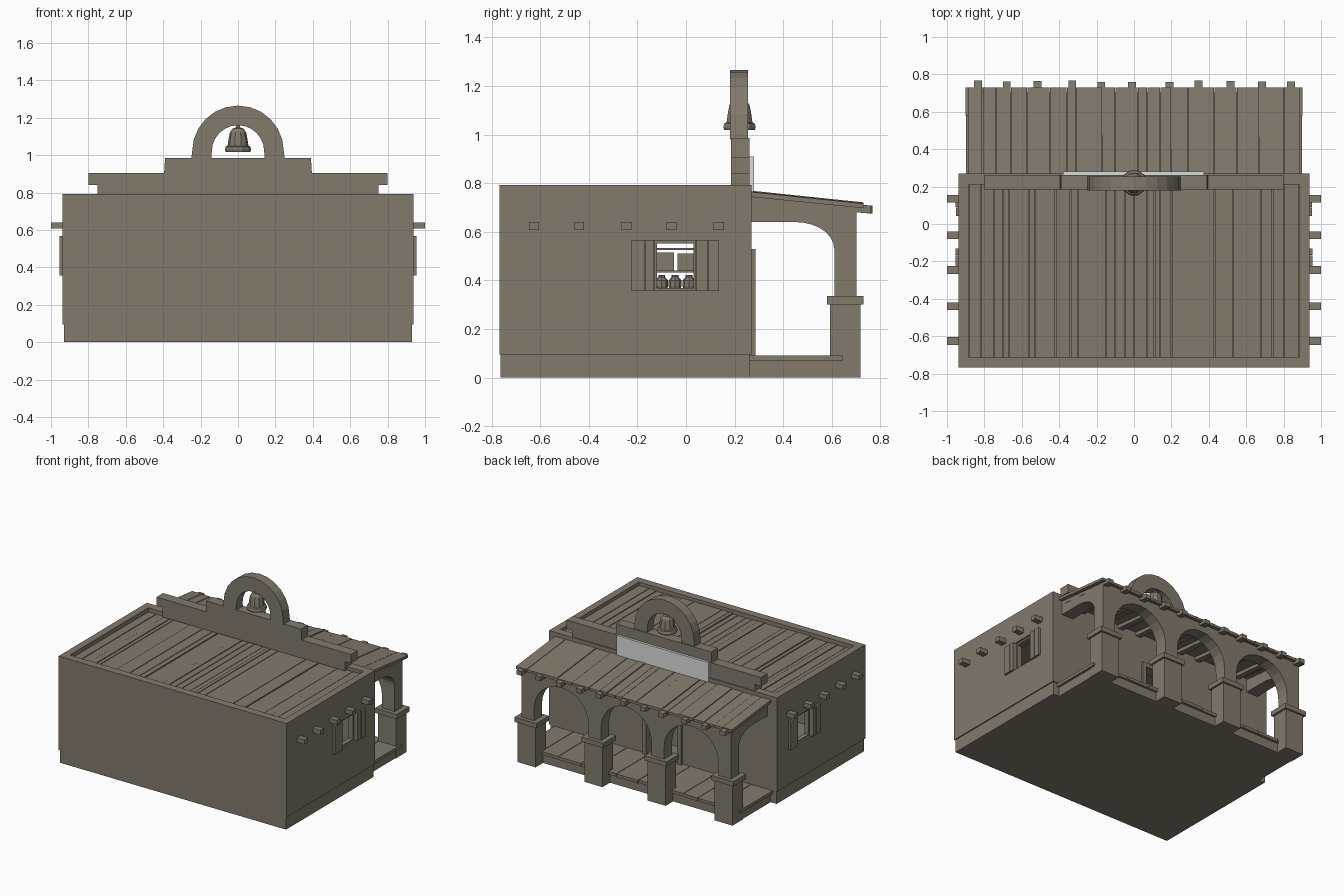
import bpy, bmesh, math, random
from mathutils import Vector
random.seed(4)

def mat(name, rgb):
    m = bpy.data.materials.new(name)
    m.diffuse_color = (*rgb, 1)
    return m

BROWN = mat("adobe brown", (0.225, 0.195, 0.152))
PALE = mat("pale grey", (0.72, 0.72, 0.72))

def finish(name, bm, material=BROWN):
    bmesh.ops.recalc_face_normals(bm, faces=bm.faces)
    me = bpy.data.meshes.new(name)
    bm.to_mesh(me)
    bm.free()
    me.materials.append(material)
    ob = bpy.data.objects.new(name, me)
    bpy.context.collection.objects.link(ob)
    return ob

def add_box(bm, x0, x1, y0, y1, z0, z1):
    vs = bmesh.ops.create_cube(bm, size=1)["verts"]
    for v in vs:
        v.co = Vector(((x0 + x1) / 2 + v.co.x * (x1 - x0),
                       (y0 + y1) / 2 + v.co.y * (y1 - y0),
                       (z0 + z1) / 2 + v.co.z * (z1 - z0)))
    return vs

def boxes(name, dims, material=BROWN):
    bm = bmesh.new()
    for d in dims:
        add_box(bm, *d)
    return finish(name, bm, material)

def add_prism(bm, pts, a, b, axis):
    # extrude a 2D outline (x,z) along y, or (y,z) along x
    f = (lambda p, t: (p[0], t, p[1])) if axis == "y" else (lambda p, t: (t, p[0], p[1]))
    face = bm.faces.new([bm.verts.new(f(p, a)) for p in pts])
    ext = bmesh.ops.extrude_face_region(bm, geom=[face])["geom"]
    d = Vector((0, b - a, 0)) if axis == "y" else Vector((b - a, 0, 0))
    bmesh.ops.translate(bm, verts=[g for g in ext if isinstance(g, bmesh.types.BMVert)], vec=d)

def arc(cx, cz, rx, rz, a0, a1, n):
    return [(cx + rx * math.cos(math.radians(a0 + (a1 - a0) * i / n)),
             cz + rz * math.sin(math.radians(a0 + (a1 - a0) * i / n))) for i in range(n + 1)]

def add_lathe(bm, profile, cx, cy, n):
    rings = [[bm.verts.new((cx + r * math.cos(2 * math.pi * i / n),
                            cy + r * math.sin(2 * math.pi * i / n), z)) for i in range(n)]
             for r, z in profile]
    for a, b in zip(rings, rings[1:]):
        for i in range(n):
            bm.faces.new((a[i], a[(i + 1) % n], b[(i + 1) % n], b[i]))
    bm.faces.new(rings[0])
    bm.faces.new(rings[-1])

# foundation and hollow walls with openings
boxes("foundation", [(-0.93, 0.93, -0.763, 0.263, 0, 0.1)])
walls = boxes("walls", [(-0.938, 0.938, -0.768, 0.27, 0.095, 0.793)])
cuts = {"room_cutter": (-0.885, 0.885, -0.71, 0.21, 0.1, 0.95),
        "window_cutter": (-1.2, 1.2, -0.13, 0.04, 0.36, 0.565),
        "door_cutter": (-0.13, 0.13, 0.1, 0.4, 0.1, 0.5)}
for name, d in cuts.items():
    c = boxes(name, [d])
    c.hide_render = True
    c.hide_viewport = True
    m = walls.modifiers.new(name, "BOOLEAN")
    m.operation = "DIFFERENCE"
    m.solver = "EXACT"
    m.object = c

# main roof planks
cutsx = [-0.885, -0.82, -0.75, -0.70, -0.67, -0.56, -0.53, -0.42, -0.34, -0.30, -0.15, -0.10, -0.05,
         0.0, 0.07, 0.11, 0.14, 0.20, 0.43, 0.53, 0.68, 0.74, 0.80, 0.885]
boxes("roof_planks", [(a + 0.002, b - 0.002, -0.71, 0.215, 0.73, 0.766 + random.uniform(-.005, .005))
                      for a, b in zip(cutsx, cutsx[1:])]
      + [(-0.885, 0.885, -0.71, 0.215, 0.735, 0.753)])

# stepped parapet with bell arch
half = [(0.75, 0.77), (0.75, 0.84), (0.80, 0.84), (0.80, 0.905), (0.395, 0.905), (0.39, 0.985)]
bm = bmesh.new()
add_prism(bm, half + [(-x, z) for x, z in reversed(half)], 0.185, 0.262, "y")
finish("parapet", bm)
bm = bmesh.new()
add_prism(bm, [(0.25, 0.98)] + arc(0, 1.02, 0.245, 0.245, 0, 180, 12) + [(-0.25, 0.98), (-0.142, 0.98)]
          + arc(0, 1.02, 0.14, 0.14, 180, 0, 12) + [(0.142, 0.98)], 0.18, 0.255, "y")
finish("bell_arch", bm)

# bell, hanger and clapper
bm = bmesh.new()
add_lathe(bm, [(0.066, 1.018), (0.07, 1.03), (0.066, 1.045), (0.056, 1.05), (0.05, 1.09),
               (0.044, 1.12), (0.03, 1.142), (0.012, 1.148)], 0, 0.22, 10)
add_box(bm, -0.012, 0.012, 0.205, 0.235, 1.14, 1.17)
finish("bell", bm)

# blank sign board
boxes("sign_board", [(-0.38, 0.375, 0.262, 0.28, 0.765, 0.91)], PALE)

# roof beam ends on both side walls
bm = bmesh.new()
for s in (-1, 1):
    for y in (-0.625, -0.44, -0.245, -0.06, 0.135):
        vs = add_box(bm, s * 0.9, s * 1.0, y - 0.021, y + 0.021, 0.607, 0.641)
finish("side_beam_ends", bm)

# window shutters and frames on both sides
bm = bmesh.new()
for s in (-1, 1):
    for a, b in ((-0.225, -0.168), (-0.166, -0.132), (0.042, 0.088), (0.09, 0.135)):
        add_box(bm, s * 0.93, s * (0.951 + random.uniform(0, .004)), a, b, 0.357, 0.567)
finish("shutters", bm)
bm = bmesh.new()
for s in (-1, 1):
    for d in ((-0.13, -0.12, 0.36, 0.565), (0.03, 0.04, 0.36, 0.565),
              (-0.13, 0.04, 0.36, 0.368), (-0.13, 0.04, 0.552, 0.565)):
        add_box(bm, s * 0.89, s * 0.925, *d)
finish("window_frames", bm)

# interior shelf with jars and crates
bm = bmesh.new()
for z in (0.352, 0.432, 0.525):
    add_box(bm, -0.3, 0.3, -0.15, 0.06, z, z + 0.008)
for x in (-0.3, 0.28):
    for y in (-0.15, 0.045):
        add_box(bm, x, x + 0.02, y, y + 0.015, 0.1, 0.53)
finish("shelf", bm)
bm = bmesh.new()
for x in (-0.2, 0, 0.2):
    for y in (-0.1, -0.045, 0.012):
        add_lathe(bm, [(0.02, 0.36), (0.026, 0.375), (0.026, 0.4), (0.014, 0.414), (0.014, 0.422)], x, y, 8)
    add_box(bm, x - 0.05, x + 0.05, -0.12, -0.05, 0.44, 0.515)
    add_box(bm, x - 0.05, x + 0.05, -0.035, 0.03, 0.44, 0.51)
finish("jars_and_crates", bm)

# doorway frame and swing doors
dims = [(-0.16, 0.16, 0.2, 0.285, 0.5, 0.53)]
for s in (-1, 1):
    dims += [(s * 0.13, s * 0.16, 0.2, 0.285, 0.09, 0.5), (s * 0.005, s * 0.125, 0.235, 0.25, 0.2, 0.4)]
boxes("door_frame_and_doors", dims)

# porch base and floor planks
boxes("porch_base", [(-0.88, 0.88, 0.25, 0.63, 0, 0.07)])
xs = [-0.90, -0.72, -0.55, -0.43, -0.22, -0.06, 0.12, 0.3, 0.41, 0.6, 0.74, 0.90]
boxes("porch_floor", [(a + 0.002, b - 0.002, 0.25, 0.645 + random.uniform(-.006, .006), 0.068, 0.09)
                      for a, b in zip(xs, xs[1:])])

# pillar bases with caps
cols = [-0.81, -0.26, 0.26, 0.81]
boxes("pillar_bases", [(x - 0.075, x + 0.075, 0.593, 0.717, 0, 0.302) for x in cols])
caps = boxes("pillar_caps", [(x - 0.09, x + 0.09, 0.58, 0.73, 0.30, 0.335) for x in cols])

# arcade: upper columns and arches
H = 0.052
pts = [(-0.81 - H, 0.70), (-0.81 - H, 0.33)]
for a, b in zip(cols, cols[1:]):
    l, r = a + H, b - H
    pts += [(l, 0.33)] + arc((l + r) / 2, 0.43, (r - l) / 2, 0.21, 180, 0, 12) + [(r, 0.33)]
pts += [(0.81 + H, 0.33), (0.81 + H, 0.70)]
bm = bmesh.new()
add_prism(bm, pts, 0.61, 0.702, "y")
finish("front_arcade", bm)
bm = bmesh.new()
for s in (-1, 1):
    add_prism(bm, [(0.26, 0.738), (0.66, 0.70), (0.66, 0.50), (0.612, 0.50)]
              + arc(0.45, 0.53, 0.16, 0.11, 0, 90, 7) + [(0.26, 0.64)], s * 0.765, s * 0.86, "x")
finish("side_arches", bm)

# sloping porch roof planks and rafters
xs = [-0.89, -0.81, -0.74, -0.66, -0.57, -0.45, -0.36, -0.31, -0.17, -0.10, 0.02, 0.07, 0.14,
      0.20, 0.29, 0.43, 0.55, 0.67, 0.80, 0.89]
bm = bmesh.new()
for a, b in zip(xs, xs[1:]):
    d = random.uniform(-0.004, 0.004)
    add_prism(bm, [(0.25, 0.767 + d), (0.73, 0.717 + d), (0.73, 0.697), (0.25, 0.745)],
              a + 0.0015, b - 0.0015, "x")
finish("porch_roof", bm)
bm = bmesh.new()
for x in (-0.835, -0.68, -0.515, -0.33, -0.175, -0.01, 0.19, 0.345, 0.515, 0.685, 0.84):
    e = 0.765 + random.uniform(-0.007, 0.004)
    add_prism(bm, [(0.25, 0.755), (e, 0.707), (e, 0.675), (0.25, 0.718)], x - 0.021, x + 0.021, "x")
finish("porch_rafters", bm)
